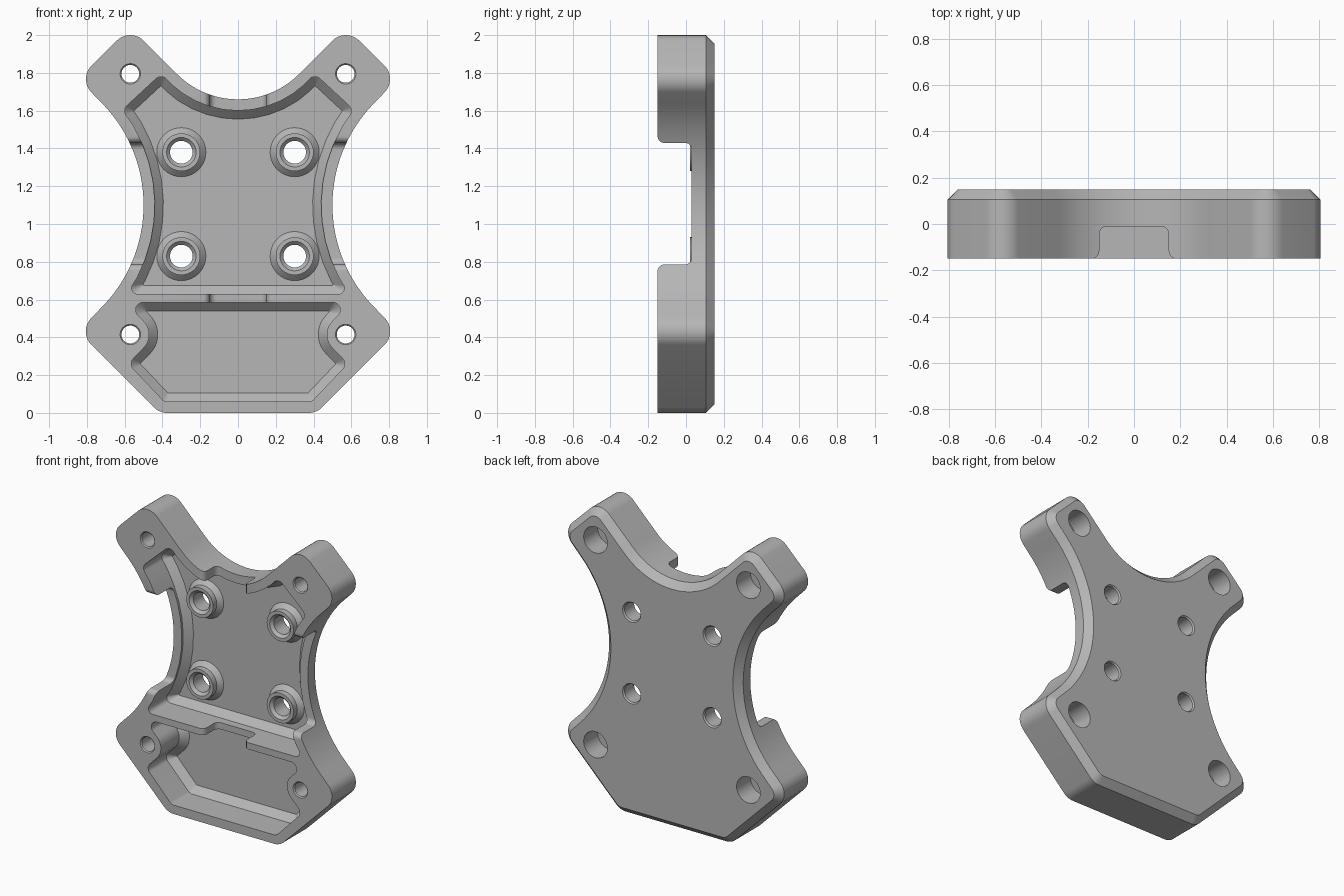
import bpy, bmesh
from math import sin, cos, tan, pi, sqrt, acos
from mathutils import Vector

if "Cube" in bpy.data.objects:
    bpy.data.objects.remove(bpy.data.objects["Cube"])

FRONT, BACK, FLOOR, CHAMFER = -0.15, 0.15, 0.09, 0.045
MID_Z = 1.1

grey = bpy.data.materials.new("matte grey")
grey.use_nodes = True
grey.diffuse_color = (0.47, 0.47, 0.47, 1)
grey.node_tree.nodes["Principled BSDF"].inputs["Base Color"].default_value = grey.diffuse_color


def arc(cx, cz, r, a0, a1, n):
    """Points on an arc, as corners with no rounding."""
    return [(cx + r * cos(a0 + (a1 - a0) * i / n), cz + r * sin(a0 + (a1 - a0) * i / n), 0)
            for i in range(n + 1)]


def circle(cx, cz, r, n=40):
    return arc(cx, cz, r, 0, 2 * pi, n)[:-1]


def mirrored(half):
    """Close a right-hand half outline, listed from bottom to top."""
    return half + [(-x, z, r) for x, z, r in reversed(half) if x > 1e-4]


def inset(corners, d):
    """Move a counter-clockwise outline inwards by d, shrinking its corner radii."""
    out, n = [], len(corners)
    for i, (x, z, r) in enumerate(corners):
        p = Vector((x, z))
        a = (p - Vector(corners[i - 1][:2])).normalized()
        b = (Vector(corners[(i + 1) % n][:2]) - p).normalized()
        na, nb = Vector((-a.y, a.x)), Vector((-b.y, b.x))
        q = p + (na + nb) * d / (1 + na.dot(nb))
        out.append((q.x, q.y, max(r - d, 0.004) if r else 0))
    return out


def rounded(corners, steps=8):
    """Replace every corner that has a radius with a fillet."""
    out, n = [], len(corners)
    for i, (x, z, r) in enumerate(corners):
        p = Vector((x, z))
        if not r:
            out.append(p)
            continue
        before, after = corners[i - 1], corners[(i + 1) % n]
        u, v = Vector(before[:2]) - p, Vector(after[:2]) - p
        # Two rounded neighbours share the edge between them
        room = min(u.length * (0.48 if before[2] else 0.9),
                   v.length * (0.48 if after[2] else 0.9))
        u.normalize()
        v.normalize()
        half = acos(max(-1, min(1, u.dot(v)))) / 2
        t = min(r / tan(half), room)
        r = t * tan(half)
        centre = p + (u + v).normalized() * (r / sin(half))
        s, e = p + u * t - centre, p + v * t - centre
        out += [centre + s.lerp(e, k / steps).normalized() * r for k in range(steps + 1)]
    return out


def loft(name, layers, axis="Y"):
    """Solid through matching outlines, each at a position along the axis."""
    bm = bmesh.new()
    rings = []
    for pos, corners in layers:
        pts = rounded(corners)
        rings.append([bm.verts.new((p.x, pos, p.y) if axis == "Y" else
                                   (pos, p.y, p.x) if axis == "X" else
                                   (p.x, p.y, pos)) for p in pts])
    for a, b in zip(rings, rings[1:]):
        for i in range(len(a)):
            j = (i + 1) % len(a)
            bm.faces.new((a[i], a[j], b[j], b[i]))
    bm.faces.new(rings[0])
    bm.faces.new(rings[-1])
    bmesh.ops.recalc_face_normals(bm, faces=bm.faces)
    mesh = bpy.data.meshes.new(name)
    bm.to_mesh(mesh)
    bm.free()
    mesh.materials.append(grey)
    ob = bpy.data.objects.new(name, mesh)
    bpy.context.collection.objects.link(ob)
    return ob


def combine(target, other, operation="DIFFERENCE"):
    mod = target.modifiers.new(operation.title(), "BOOLEAN")
    mod.operation, mod.solver, mod.object = operation, "EXACT", other
    bpy.context.view_layer.objects.active = target
    bpy.ops.object.modifier_apply(modifier=mod.name)
    bpy.data.objects.remove(other)


# Body outline: hexagonal foot, waisted sides, two horns and a scooped top
SIDE_R, TOP_R = 0.77, 0.456
side_x, top_z = 0.5 + SIDE_R, 1.66 + TOP_R
outline = mirrored(
    [(0.416, 0, 0.1), (0.846, 0.43, 0.1)]
    + arc(side_x, MID_Z, SIDE_R, 1.25 * pi, 0.75 * pi, 40)
    + [(0.846, 1.77, 0.1), (0.57, 2.041, 0.1)]
    + arc(0, top_z, TOP_R, -0.25 * pi, -0.5 * pi, 20))
body = loft("mounting_plate", [(FRONT, outline), (BACK - CHAMFER, outline),
                               (BACK, inset(outline, CHAMFER))])


def pocket(name, shape):
    combine(body, loft(name, [(FRONT - 0.1, shape), (FLOOR - CHAMFER, shape),
                              (FLOOR, inset(shape, CHAMFER))]))


def with_radius(corner, r):
    return corner[:2] + (r,)


# Upper pocket, its walls parallel to the body
WALL = 0.06
r_side, r_top = SIDE_R + WALL, TOP_R + WALL
low = acos(-sqrt(1 - ((MID_Z - 0.63) / r_side) ** 2))
high = acos(-sqrt(1 - (0.505 / r_side) ** 2))
side = arc(side_x, MID_Z, r_side, 2 * pi - low, high, 10)
side[0], side[-1] = with_radius(side[0], 0.03), with_radius(side[-1], 0.04)
top = arc(0, top_z, r_top, -acos(0.405 / r_top), -0.5 * pi, 6)
top[0] = with_radius(top[0], 0.04)
pocket("upper_pocket", mirrored(side + top))

# Lower pocket, curving around the lower screw columns
HOLE_X, HOLE_LOW, HOLE_HIGH = 0.57, 0.415, 1.795
pocket("lower_pocket", mirrored(
    [(0.39, 0.06, 0.04), (0.58, 0.26, 0.04)]
    + arc(HOLE_X, HOLE_LOW, 0.1, 1.25 * pi, 0.75 * pi, 14)
    + [(0.598, 0.585, 0.04)]))


def notch(name, centre, half, depth, start, end, axis):
    """Cable slot open to the front, with rounded floor and flared lips."""
    lip = FRONT - 0.0005
    edge = [(half + 0.1, FRONT - 0.1, 0), (half + 0.1, lip, 0),
            (half, lip, 0.035), (half, depth, 0.035)]
    shape = edge + [(-x, y, r) for x, y, r in reversed(edge)]
    shape = [(centre + x, y, r) for x, y, r in shape]
    combine(body, loft(name, [(start, shape), (end, shape)], axis))


# Wide side gaps, and a slot through the top wall and the divider
notch("side_gap", 1.1075, 0.322, 0.03, -1, 1, "X")
notch("centre_slot", 0, 0.15, -0.01, 0.5, 2.2, "Z")

for x in (-1, 1):
    # Standoffs with flared feet and countersunk through holes
    for z in (0.83, 1.38):
        c = (x * 0.30, z)
        combine(body, loft("standoff", [(0.02, circle(*c, 0.10)), (0.06, circle(*c, 0.10)),
                                        (FLOOR, circle(*c, 0.13)), (0.12, circle(*c, 0.13))]),
                "UNION")
        combine(body, loft("standoff_hole", [(0.0, circle(*c, 0.078)), (0.02, circle(*c, 0.078)),
                                             (0.038, circle(*c, 0.06)), (0.14, circle(*c, 0.06)),
                                             (0.16, circle(*c, 0.075))]))
    # Corner screw holes, counterbored from the back
    for z in (HOLE_LOW, HOLE_HIGH):
        c = (x * HOLE_X, z)
        combine(body, loft("screw_hole", [(-0.2, circle(*c, 0.054)), (FRONT, circle(*c, 0.054)),
                                          (-0.143, circle(*c, 0.047)), (0.0, circle(*c, 0.047)),
                                          (0.001, circle(*c, 0.088)), (0.2, circle(*c, 0.088))]))

bpy.ops.object.select_all(action="DESELECT")
body.select_set(True)
bpy.context.view_layer.objects.active = body
bpy.ops.object.shade_smooth_by_angle(angle=0.5)
